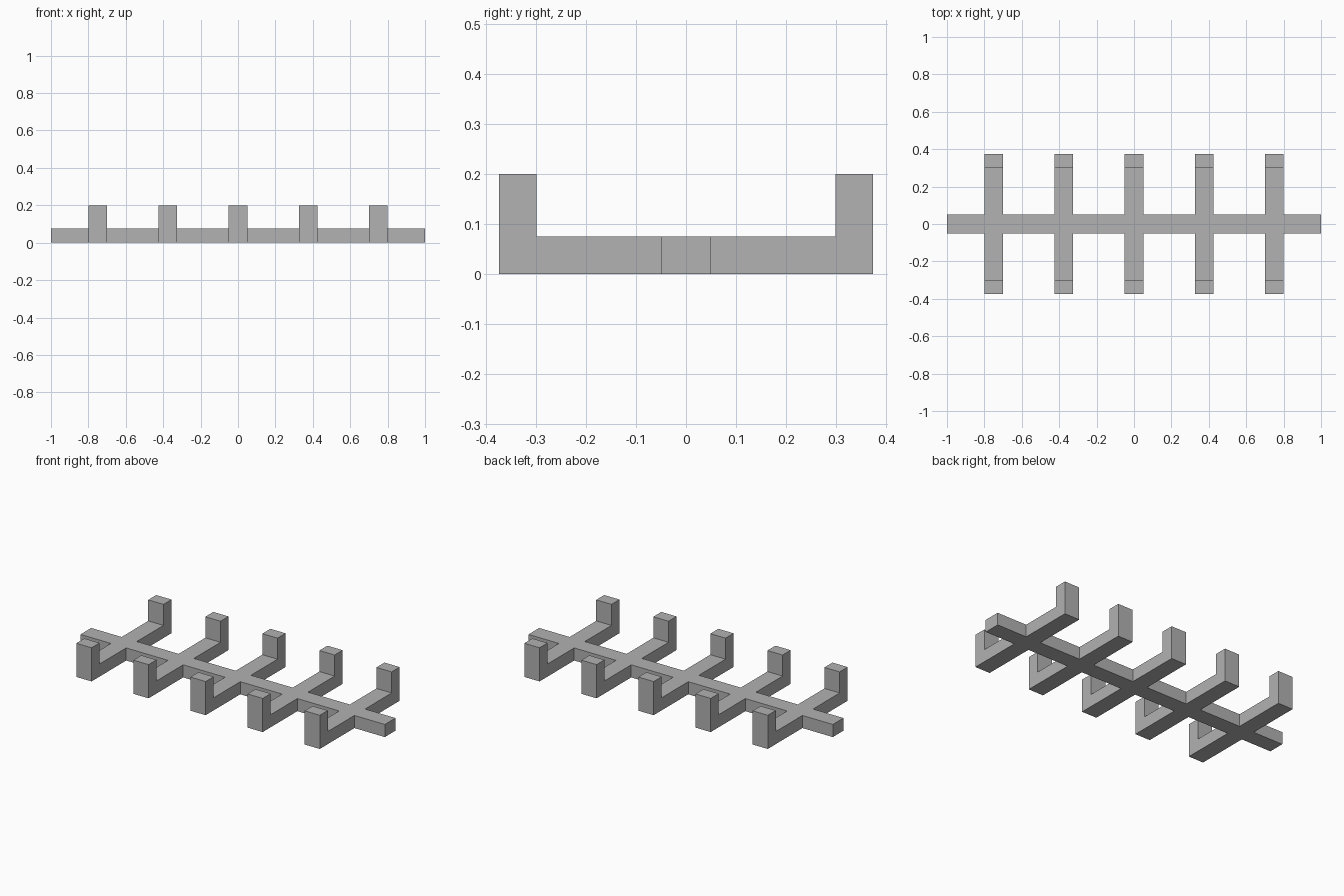
import bpy
import bmesh

cube = bpy.data.objects.get("Cube")
if cube:
    bpy.data.objects.remove(cube, do_unlink=True)

HALF_BAR = 0.05      # half width of every bar
BAR_HEIGHT = 0.075
POST_HEIGHT = 0.2
ARM_END = 0.375      # outer face of the posts
POST_START = 0.3     # inner face of the posts
SPACING = 0.375      # distance between cross arms

grey = bpy.data.materials.new("plain grey")
grey.use_nodes = True
colour = (0.445, 0.445, 0.445, 1)
grey.diffuse_color = colour
grey.node_tree.nodes["Principled BSDF"].inputs["Base Color"].default_value = colour

bm = bmesh.new()


def plan_face(x0, x1, y0, y1):
    """Flat rectangle on the ground plan."""
    corners = ((x0, y0), (x1, y0), (x1, y1), (x0, y1))
    return bm.faces.new([bm.verts.new((x, y, 0)) for x, y in corners])


def raise_faces(faces, height):
    """Extrude faces straight up and return the new top faces."""
    new = bmesh.ops.extrude_face_region(bm, geom=faces)["geom"]
    for v in new:
        if isinstance(v, bmesh.types.BMVert):
            v.co.z = height
    return [f for f in new if isinstance(f, bmesh.types.BMFace)]


# Ground plan: spine pieces between the arms
centres = [i * SPACING for i in range(-2, 3)]
cuts = [-1] + [c + s * HALF_BAR for c in centres for s in (-1, 1)] + [1]
for x0, x1 in zip(cuts, cuts[1:]):
    plan_face(x0, x1, -HALF_BAR, HALF_BAR)

# Ground plan: cross arms and post footings on both sides
for c in centres:
    x0, x1 = c - HALF_BAR, c + HALF_BAR
    for a, b in ((HALF_BAR, POST_START), (POST_START, ARM_END)):
        plan_face(x0, x1, a, b)
        plan_face(x0, x1, -b, -a)
bmesh.ops.remove_doubles(bm, verts=bm.verts[:], dist=0.0001)

# Raise the joined bars, keeping the underside closed
floor = bmesh.ops.duplicate(bm, geom=bm.faces[:])["geom"]
tops = raise_faces([f for f in floor if isinstance(f, bmesh.types.BMFace)], BAR_HEIGHT)
bmesh.ops.remove_doubles(bm, verts=bm.verts[:], dist=0.0001)

# Raise an upright post at each arm tip
tops = [f for f in bm.faces if all(v.co.z > 0.01 for v in f.verts)]
raise_faces([f for f in tops if abs(f.calc_center_median().y) > POST_START], POST_HEIGHT)

# Merge flat areas into clean panels
bmesh.ops.recalc_face_normals(bm, faces=bm.faces[:])
bmesh.ops.dissolve_limit(bm, angle_limit=0.01, verts=bm.verts[:], edges=bm.edges[:])

mesh = bpy.data.meshes.new("rack_frame")
bm.to_mesh(mesh)
bm.free()
mesh.materials.append(grey)
bpy.context.collection.objects.link(bpy.data.objects.new("rack_frame", mesh))
